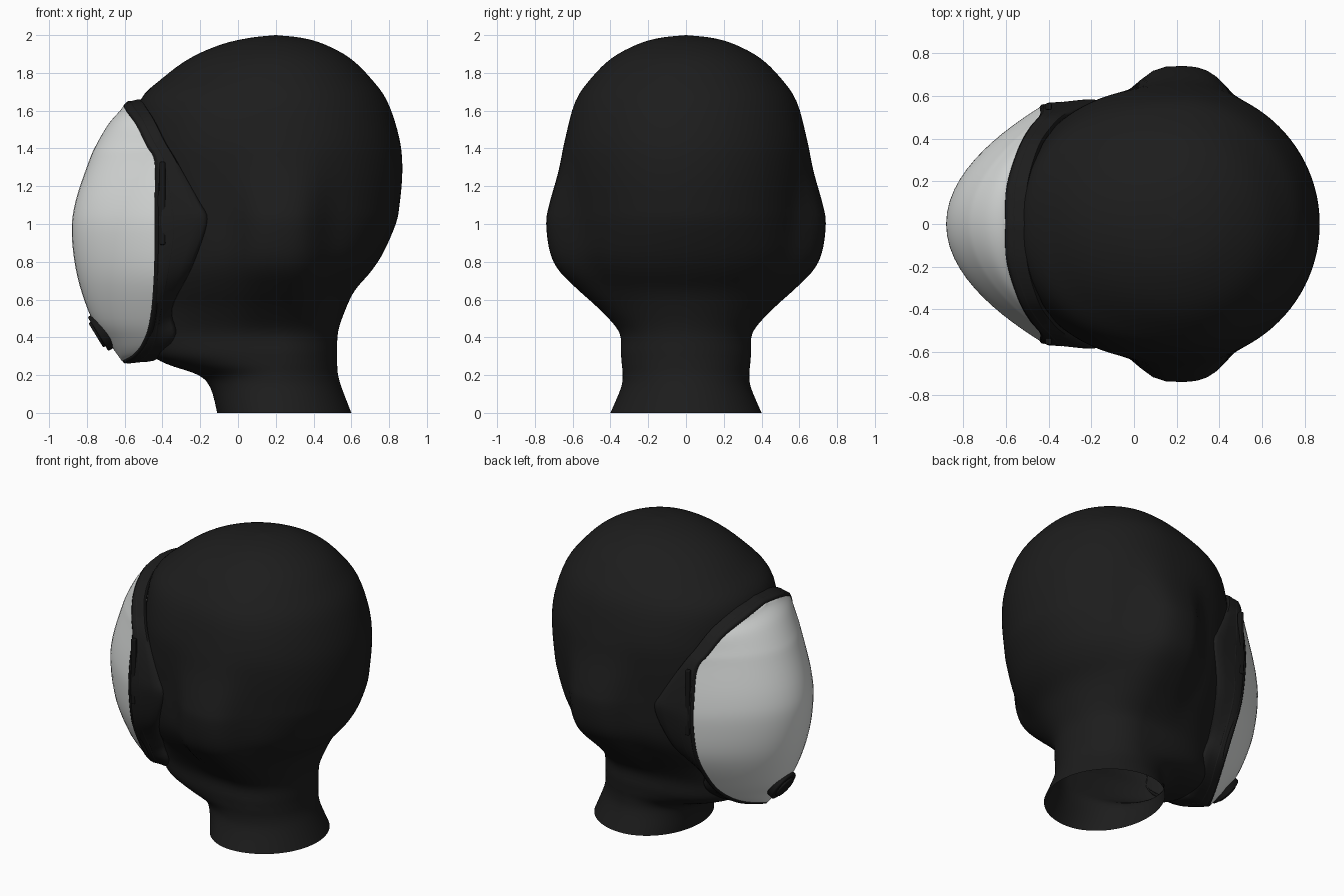
import bpy, math
from mathutils import Vector

cube = bpy.data.objects.get("Cube")
if cube:
    bpy.data.objects.remove(cube, do_unlink=True)


def material(name, rgb, rough):
    m = bpy.data.materials.new(name)
    m.use_nodes = True
    m.diffuse_color = (*rgb, 1)
    node = m.node_tree.nodes["Principled BSDF"]
    node.inputs["Base Color"].default_value = (*rgb, 1)
    node.inputs["Roughness"].default_value = rough
    return m


FABRIC = material("charcoal rubber", (0.012, 0.012, 0.012), 0.7)
BLACK = material("black trim", (0.008, 0.008, 0.008), 0.6)
WHITE = material("pale visor", (0.75, 0.77, 0.76), 0.4)


def smooth(rows, steps):
    """Catmull-Rom sampling of a list of key rows."""
    out = []
    for i in range(len(rows) - 1):
        a, b = rows[max(i - 1, 0)], rows[i]
        c, d = rows[i + 1], rows[min(i + 2, len(rows) - 1)]
        for s in range(steps):
            t = s / steps
            out.append([q + 0.5 * t * (r - p + t * (2 * p - 5 * q + 4 * r - w + t * (3 * (q - r) + w - p)))
                        for p, q, r, w in zip(a, b, c, d)])
    return out + [list(rows[-1])]


def shade(ob, angle=50):
    bpy.ops.object.select_all(action="DESELECT")
    ob.select_set(True)
    bpy.context.view_layer.objects.active = ob
    bpy.ops.object.shade_smooth_by_angle(angle=math.radians(angle))


def loft(name, rings, mat, closed):
    """Skin a grid of points, ring after ring."""
    n = len(rings[0])
    verts = [p for ring in rings for p in ring]
    faces = [(i * n + j, i * n + (j + 1) % n, (i + 1) * n + (j + 1) % n, (i + 1) * n + j)
             for i in range(len(rings) - 1) for j in range(n if closed else n - 1)]
    me = bpy.data.meshes.new(name)
    me.from_pydata(verts, [], faces)
    me.materials.append(mat)
    ob = bpy.data.objects.new(name, me)
    bpy.context.collection.objects.link(ob)
    bpy.context.view_layer.objects.active = ob
    ob.select_set(True)
    bpy.ops.object.mode_set(mode="EDIT")
    bpy.ops.mesh.select_all(action="SELECT")
    bpy.ops.mesh.remove_doubles(threshold=0.0005)
    bpy.ops.mesh.normals_make_consistent(inside=False)
    bpy.ops.object.mode_set(mode="OBJECT")
    shade(ob)
    return ob


# Hood: height, front x, back x, half width, ear bulge, squareness of the face side
HOOD = [
    (2.0, 0.2, 0.2, 0, 0, 2), (1.985, 0.06, 0.34, 0.14, 0, 2), (1.95, -0.09, 0.46, 0.26, 0, 2),
    (1.88, -0.25, 0.59, 0.39, 0, 2), (1.78, -0.39, 0.695, 0.495, 0, 2.1), (1.65, -0.52, 0.79, 0.585, 0, 2.2),
    (1.45, -0.54, 0.855, 0.64, 0, 2.3), (1.28, -0.55, 0.87, 0.645, 0.03, 2.3),
    (1.1, -0.55, 0.855, 0.635, 0.09, 2.3), (1.0, -0.55, 0.835, 0.63, 0.11, 2.3),
    (0.85, -0.5, 0.77, 0.62, 0.1, 2.4), (0.75, -0.48, 0.705, 0.58, 0.09, 2.6),
    (0.65, -0.46, 0.62, 0.51, 0.06, 2.8), (0.55, -0.46, 0.57, 0.43, 0.03, 2.8),
    (0.43, -0.48, 0.53, 0.355, 0, 2.8), (0.32, -0.47, 0.525, 0.345, 0, 2.6),
    (0.26, -0.38, 0.525, 0.34, 0, 2.3), (0.2, -0.21, 0.53, 0.335, 0, 2),
    (0.13, -0.145, 0.55, 0.345, 0, 2), (0, -0.11, 0.6, 0.4, 0, 2)]


def hood_ring(row):
    z, front, back, w, ear, square = row
    mid = 0.22 if w > 0.15 else (front + back) / 2
    ring = []
    for k in range(96):
        a = math.tau * k / 96
        c, s = math.cos(a), math.sin(a)
        power = 2 / square if c < 0 else 1
        x = mid + (back - mid if c > 0 else mid - front) * math.copysign(abs(c) ** power, c)
        y = w * math.copysign(abs(s) ** power, s)
        y += ear * s * math.exp(-((x - 0.23) / 0.22) ** 4)
        ring.append((x, y, z))
    return ring


loft("hood", [hood_ring(r) for r in smooth(HOOD, 4)], FABRIC, True)

# Visor: height, rim x, rim half width, front x, then skirt edge x, y, z
FACE = [
    (1.63, -0.60, 0, -0.605, -0.5, 0, 1.655), (1.605, -0.595, 0.17, -0.62, -0.49, 0.19, 1.63),
    (1.53, -0.54, 0.35, -0.685, -0.44, 0.36, 1.55), (1.42, -0.485, 0.45, -0.75, -0.38, 0.45, 1.43),
    (1.33, -0.44, 0.505, -0.79, -0.32, 0.505, 1.33), (1.12, -0.44, 0.54, -0.86, -0.2, 0.565, 1.12),
    (0.95, -0.44, 0.545, -0.88, -0.16, 0.575, 1.0), (0.72, -0.445, 0.5, -0.85, -0.25, 0.505, 0.76),
    (0.5, -0.465, 0.37, -0.775, -0.35, 0.315, 0.55), (0.38, -0.5, 0.25, -0.69, -0.33, 0.275, 0.41),
    (0.31, -0.55, 0.13, -0.64, -0.38, 0.17, 0.32), (0.275, -0.61, 0, -0.615, -0.43, 0, 0.285)]
face = smooth(FACE, 5)

visor_rows = []
for z, xr, yr, xf, *_ in face:
    steps = [math.sin(math.pi * (k / 32 - 0.5)) for k in range(33)]
    visor_rows.append([(xr + (xf - xr) * (1 - t * t), yr * t, z) for t in steps])
loft("visor", visor_rows, WHITE, False)


def around(rows):
    """Mirror one side's points into a full loop."""
    return rows + [Vector((p.x, -p.y, p.z)) for p in rows[-2:0:-1]]


rim = [Vector((r[1], max(r[2], 0), r[0])) for r in face]
edge = [Vector((r[4], max(r[5], 0), r[6])) for r in face]
centre = Vector((0, 0, 0.95))


def between(t, swell):
    """Loop part of the way from the visor rim to the skirt edge."""
    pts = []
    for a, b in zip(rim, edge):
        p = a.lerp(b, t)
        out = p - centre
        out.x = 0
        pts.append(p + out.normalized() * swell)
    return around(pts)


# Soft skirt sealing the visor against the hood
skirt = loft("face_skirt", [between(t, s) for t, s in
             ((0, 0), (0.15, 0.012), (0.4, 0.008), (0.7, 0.008), (0.9, 0.004), (1, -0.012))],
             FABRIC, True)
mod = skirt.modifiers.new("thickness", "SOLIDIFY")
mod.thickness = 0.008
mod.offset = 0


# Beads running round the visor
def bead(name, points, radius, mat):
    cu = bpy.data.curves.new(name, "CURVE")
    cu.dimensions = "3D"
    cu.bevel_depth = radius
    cu.bevel_resolution = 3
    sp = cu.splines.new("POLY")
    sp.points.add(len(points) - 1)
    for q, p in zip(sp.points, points):
        q.co = (*p, 1)
    sp.use_cyclic_u = True
    cu.materials.append(mat)
    ob = bpy.data.objects.new(name, cu)
    bpy.context.collection.objects.link(ob)


bead("visor_rim", [p + Vector((0.014, 0, 0)) for p in between(0, -0.002)], 0.015, BLACK)
bead("skirt_bead", between(0.35, 0.002), 0.012, FABRIC)


def bevelled(ob, width, mat):
    ob.data.materials.append(mat)
    mod = ob.modifiers.new("bevel", "BEVEL")
    mod.width = width
    mod.segments = 3
    shade(ob, 40)


# Side clips
for side, label in ((1, "left"), (-1, "right")):
    bpy.ops.mesh.primitive_cube_add(size=1, location=(-0.4, side * 0.55, 1.11))
    clip = bpy.context.object
    clip.name = "side_clip_" + label
    clip.data.transform(((0.03, 0, 0, 0), (0, 0.03, 0, 0), (0, 0, 0.44, 0), (0, 0, 0, 1)))
    bevelled(clip, 0.006, BLACK)

# Breathing valve low on the visor
axis = Vector((-0.853, 0, -0.52))
for name, radius, depth, shift in (("valve_body", 0.105, 0.05, 0), ("valve_cap", 0.075, 0.02, 0.028)):
    bpy.ops.mesh.primitive_cylinder_add(vertices=40, radius=radius, depth=depth,
                                        location=Vector((-0.72, 0, 0.43)) + axis * shift,
                                        rotation=axis.to_track_quat("Z", "Y").to_euler())
    valve = bpy.context.object
    valve.name = name
    bevelled(valve, 0.008, BLACK)
